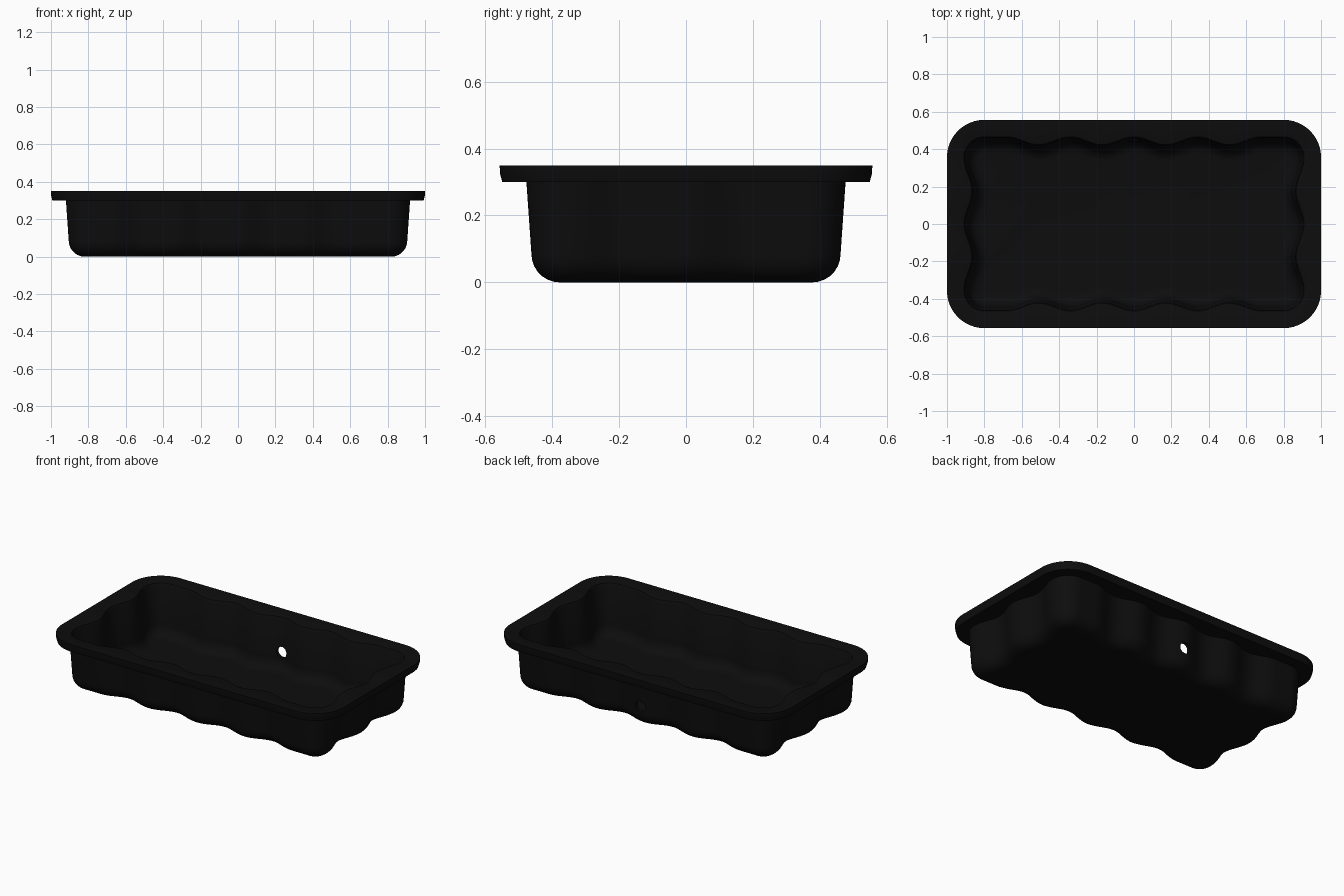
import bpy, bmesh
from math import pi, cos, sin, radians
from mathutils import Matrix

cube = bpy.data.objects.get("Cube")
if cube:
    bpy.data.objects.remove(cube, do_unlink=True)

# Material
black = bpy.data.materials.new("matte black")
black.use_nodes = True
colour = (0.004, 0.004, 0.004, 1)
black.diffuse_color = colour
bsdf = black.node_tree.nodes["Principled BSDF"]
bsdf.inputs["Base Color"].default_value = colour
bsdf.inputs["Roughness"].default_value = 0.8

# Centres of the rounded corners, and the flutes along each side
CX, CY = 0.80, 0.357
LONG_STEPS, SHORT_STEPS, CORNER_STEPS = 96, 48, 12


def flute(s, period, limit, depth):
    """Inward dip of the wall at distance s from the middle of a side."""
    return depth * (0.5 - 0.5 * cos(2 * pi * s / period)) if abs(s) < limit else 0


def outline(r, depth):
    """Rounded rectangle with fluted sides, counter-clockwise."""
    half = []
    for i in range(SHORT_STEPS):
        y = CY * (2 * i / SHORT_STEPS - 1)
        half.append((CX + r - flute(y, 0.35, 0.35, depth), y))
    for i in range(CORNER_STEPS):
        a = pi / 2 * i / CORNER_STEPS
        half.append((CX + r * cos(a), CY + r * sin(a)))
    for i in range(LONG_STEPS):
        x = CX * (1 - 2 * i / LONG_STEPS)
        half.append((x, CY + r - flute(x, 0.34, 0.68, depth)))
    for i in range(CORNER_STEPS):
        a = pi / 2 * (1 + i / CORNER_STEPS)
        half.append((-CX + r * cos(a), CY + r * sin(a)))
    return half + [(-x, -y) for x, y in half]


def fillet(r, z, radius, steps=7):
    """Quarter round from the floor up to the wall, ending at r."""
    angles = [pi / 2 * i / steps for i in range(steps + 1)]
    return [(r - radius + radius * sin(a), z + radius * (1 - cos(a))) for a in angles]


# Section: corner radius, height and flute depth, from underside to inner floor
D = 0.042
outside = fillet(0.105, 0, 0.085)
inside = fillet(0.085, 0.02, 0.07)
section = [(r, z, D) for r, z in outside]
section += [(0.12, 0.30, D), (0.192, 0.30, 0), (0.199, 0.325, 0), (0.20, 0.35, 0)]
section += [(0.119, 0.35, D), (0.109, 0.346, D), (0.103, 0.335, D)]
section += [(r, z, D) for r, z in reversed(inside)]

# Tray shell
bm = bmesh.new()
rings = [[bm.verts.new((x, y, z)) for x, y in outline(r, d)] for r, z, d in section]
for low, high in zip(rings, rings[1:]):
    n = len(low)
    for i in range(n):
        j = (i + 1) % n
        bm.faces.new((low[i], low[j], high[j], high[i]))
bm.faces.new(rings[0][::-1])
bm.faces.new(rings[-1])
bmesh.ops.recalc_face_normals(bm, faces=bm.faces)
mesh = bpy.data.meshes.new("tray")
bm.to_mesh(mesh)
bm.free()
mesh.materials.append(black)
tray = bpy.data.objects.new("tray", mesh)
bpy.context.collection.objects.link(tray)

# Drain hole through the back wall
bm = bmesh.new()
place = Matrix.Translation((0, 0.46, 0.13)) @ Matrix.Rotation(pi / 2, 4, 'X')
bmesh.ops.create_cone(bm, cap_ends=True, segments=24, radius1=0.035,
                      radius2=0.035, depth=0.16, matrix=place)
cut_mesh = bpy.data.meshes.new("hole_cutter")
bm.to_mesh(cut_mesh)
bm.free()
cutter = bpy.data.objects.new("hole_cutter", cut_mesh)
cutter.hide_render = True
bpy.context.collection.objects.link(cutter)

hole = tray.modifiers.new("drain hole", 'BOOLEAN')
hole.operation = 'DIFFERENCE'
hole.solver = 'EXACT'
hole.object = cutter
for ob in bpy.context.selected_objects:
    ob.select_set(False)
tray.select_set(True)
bpy.context.view_layer.objects.active = tray
bpy.ops.object.modifier_apply(modifier=hole.name)
bpy.data.objects.remove(cutter, do_unlink=True)
bpy.ops.object.shade_smooth_by_angle(angle=radians(35))
